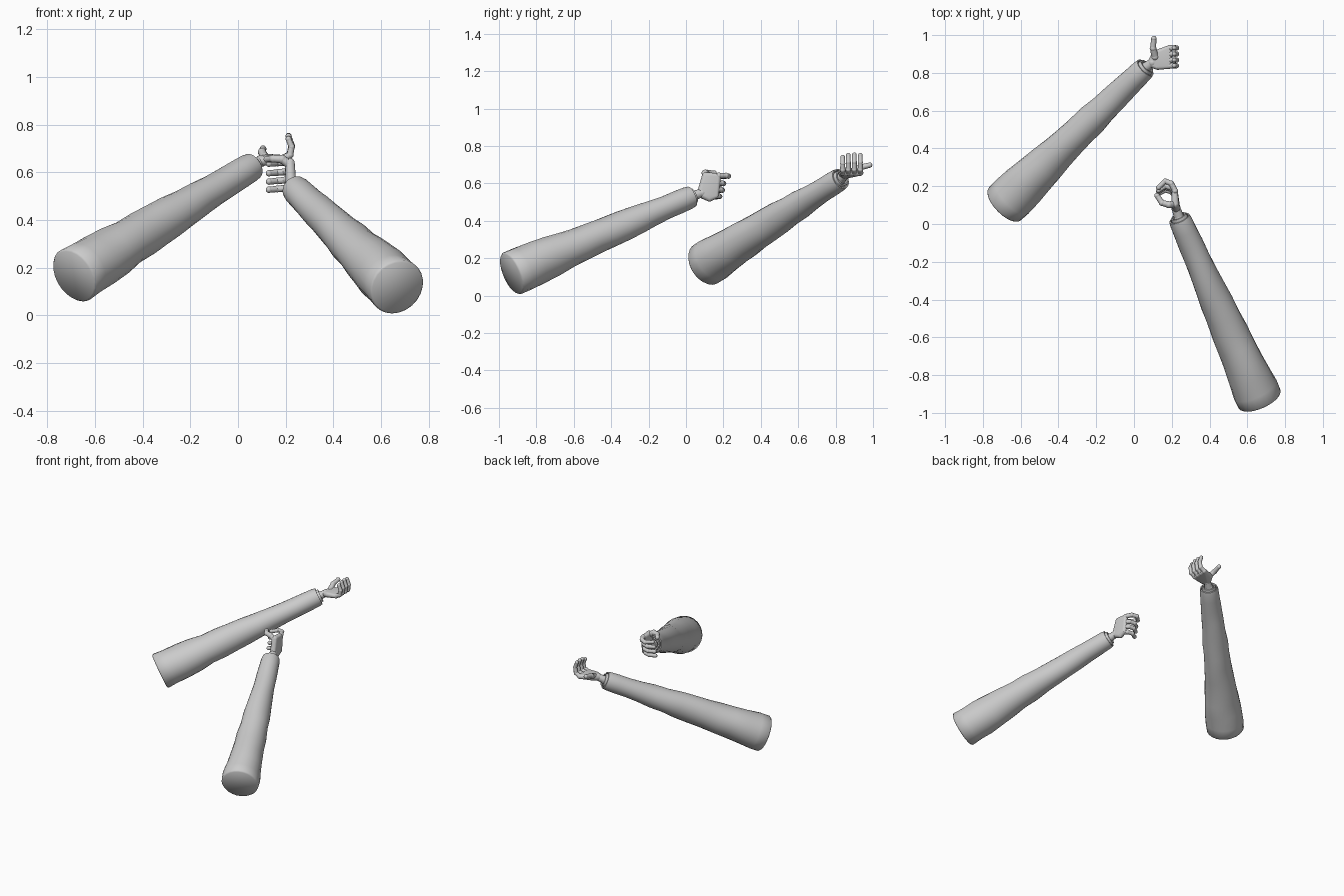
import bpy, bmesh, math, random
from mathutils import Vector, Matrix

if "Cube" in bpy.data.objects:
    bpy.data.objects.remove(bpy.data.objects["Cube"])

random.seed(4)


def finish(name, bm, angle=50):
    bmesh.ops.recalc_face_normals(bm, faces=bm.faces)
    me = bpy.data.meshes.new(name)
    bm.to_mesh(me)
    bm.free()
    ob = bpy.data.objects.new(name, me)
    bpy.context.collection.objects.link(ob)
    bpy.ops.object.select_all(action='DESELECT')
    ob.select_set(True)
    bpy.context.view_layer.objects.active = ob
    bpy.ops.object.shade_smooth_by_angle(angle=math.radians(angle))
    return ob


def lathe(name, start, end, profile, n=24, wobble=0.0):
    """Rings along start-end; profile = (fraction along axis, radius)."""
    a, b = Vector(start), Vector(end)
    rot = (b - a).to_track_quat('Z', 'Y')
    bm = bmesh.new()
    rings = []
    for t, r in profile:
        p = random.uniform(0, 6.28)
        w = wobble if 0.02 < t < 0.93 else 0
        ring = []
        for i in range(n):
            u = 2 * math.pi * i / n
            rr = r * (1 + w * math.sin(2 * u + p))
            ring.append(bm.verts.new(a.lerp(b, t) + rot @ Vector((rr * math.cos(u), rr * math.sin(u), 0))))
        rings.append(ring)
    for q, s in zip(rings, rings[1:]):
        for i in range(n):
            bm.faces.new((q[i], q[(i + 1) % n], s[(i + 1) % n], s[i]))
    bm.faces.new(rings[0])
    bm.faces.new(rings[-1])
    return finish(name, bm)


def finger(name, pts, r0, r1):
    """Jointed finger: tapered segments with a ball at every joint."""
    bm = bmesh.new()
    pts = [Vector(p) for p in pts]
    k = len(pts) - 1
    rad = [r0 + (r1 - r0) * i / k for i in range(k + 1)]
    for p, r in zip(pts, rad):
        bmesh.ops.create_uvsphere(bm, u_segments=12, v_segments=8, radius=r,
                                  matrix=Matrix.Translation(p))
    for i in range(k):
        d = pts[i + 1] - pts[i]
        m = Matrix.Translation((pts[i] + pts[i + 1]) / 2) @ d.to_track_quat('Z', 'Y').to_matrix().to_4x4()
        bmesh.ops.create_cone(bm, cap_ends=False, segments=12, radius1=rad[i] * .92,
                              radius2=rad[i + 1] * .92, depth=d.length, matrix=m)
    return finish(name, bm)


def palm(name, balls):
    """Rounded slab: convex hull around a few balls (x, y, z, radius)."""
    bm = bmesh.new()
    for x, y, z, r in balls:
        bmesh.ops.create_uvsphere(bm, u_segments=12, v_segments=8, radius=r,
                                  matrix=Matrix.Translation((x, y, z)))
    res = bmesh.ops.convex_hull(bm, input=bm.verts)
    inside = {e for e in res['geom_interior'] if isinstance(e, bmesh.types.BMVert)}
    bmesh.ops.delete(bm, geom=list(inside), context='VERTS')
    return finish(name, bm)


# Sleeve: closed shoulder end, gentle folds, rolled hem and recessed opening
sleeve = [(0, .113), (.008, .121), (.06, .121), (.14, .116), (.22, .109), (.3, .101),
          (.38, .095), (.46, .090), (.54, .086), (.62, .081), (.7, .075), (.78, .069),
          (.86, .065), (.93, .063), (.98, .061), (1.0, .057), (1.0, .05), (.96, .047)]
# Inner cuff peeking out of the sleeve
cuff = [(.93, .045), (1.0, .045), (1.012, .042), (1.012, .034), (.98, .032)]

arms = {
    "left": dict(a=(-.69, .10, .165), b=(.06, .827, .625), wrist=(.098, .855, .648)),
    "right": dict(a=(.668, -.935, .117), b=(.24, .03, .53), wrist=(.222, .085, .55)),
}
for side, s in arms.items():
    lathe(side + "_sleeve", s["a"], s["b"], sleeve, wobble=.035)
    lathe(side + "_cuff", s["a"], s["b"], cuff)
    back = Vector(s["b"]).lerp(Vector(s["a"]), .05)
    finger(side + "_wrist", [back, s["b"], s["wrist"]], .034, .025)

# Left hand: palm up, fingers curled upward, thumb pointing back
palm("left_palm", [(.092, .85, .646, .022), (.125, .835, .652, .019), (.115, .90, .658, .02),
                   (.185, .93, .657, .016), (.185, .837, .657, .015)])
for i, (y, h) in enumerate([(.932, .97), (.90, 1.0), (.868, .98), (.838, .86)]):
    finger(f"left_finger_{i + 1}",
           [(.188, y, .657), (.218, y, .657 + .018 * h), (.225, y, .657 + .057 * h),
            (.212, y, .657 + .096 * h)], .0165, .0125)
finger("left_thumb", [(.112, .885, .662), (.101, .93, .685), (.105, .982, .698)], .021, .0145)

# Right hand: palm sideways, fingers and thumb curled into a ring
palm("right_palm", [(.223, .08, .545, .022), (.218, .125, .522, .019), (.218, .105, .64, .02),
                    (.216, .172, .638, .016), (.218, .16, .535, .015)])
for i, (y, z, peak) in enumerate([(.175, .642, .052), (.165, .602, .036),
                                  (.16, .567, .034), (.15, .533, .03)]):
    finger(f"right_finger_{i + 1}",
           [(.217, y, z), (.198, y + peak * .75, z), (.165, y + peak, z - .003),
            (.13, y + peak * .35, z - .006)], .0165, .0135)
finger("right_thumb", [(.214, .105, .635), (.185, .102, .655), (.148, .112, .657),
                       (.122, .15, .655)], .021, .0145)
